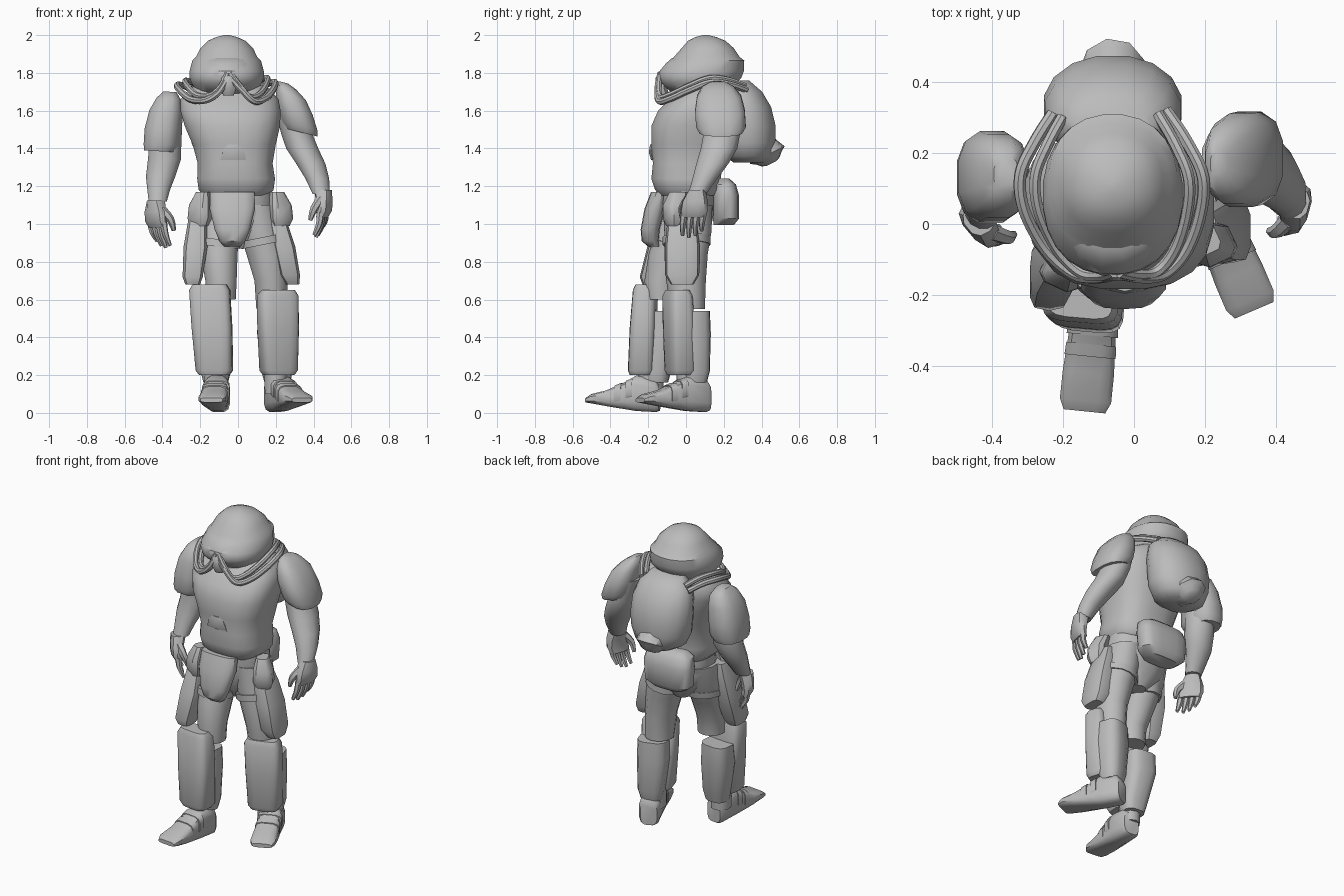
import bpy, bmesh, math
from mathutils import Vector, Matrix

grey = bpy.data.materials.new("plain_grey")
grey.diffuse_color = (0.5, 0.5, 0.5, 1)


def finish(name, bm, angle=42):
    bmesh.ops.recalc_face_normals(bm, faces=bm.faces)
    me = bpy.data.meshes.new(name)
    bm.to_mesh(me)
    bm.free()
    me.materials.append(grey)
    me.shade_smooth()
    me.set_sharp_from_angle(angle=math.radians(angle))
    ob = bpy.data.objects.new(name, me)
    bpy.context.collection.objects.link(ob)
    return ob


def skin(name, loops, angle=42):
    """Joins closed loops of points into a capped skin."""
    bm = bmesh.new()
    rows = [[bm.verts.new(p) for p in lp] for lp in loops]
    n = len(rows[0])
    for a, b in zip(rows, rows[1:]):
        for i in range(n):
            j = (i + 1) % n
            bm.faces.new((a[i], a[j], b[j], b[i]))
    bm.faces.new(rows[0])
    bm.faces.new(rows[-1])
    return finish(name, bm, angle)


def outline(rx, ry, sides, power):
    pts = []
    for i in range(sides):
        t = 2 * math.pi * (i + 0.5) / sides
        c, s = math.cos(t), math.sin(t)
        pts.append((math.copysign(abs(c) ** (2 / power), c) * rx,
                    math.copysign(abs(s) ** (2 / power), s) * ry))
    return pts


def loft(name, rings, sides=16, power=2.0, yaw=0, tilt=0, matrix=None, angle=42):
    """Rings are (x, y, z, half width, half depth); tilt leans each ring sideways."""
    r = math.radians(yaw)
    loops = []
    for x, y, z, rx, ry in rings:
        lp = []
        for u, v in outline(rx, ry, sides, power):
            p = Vector((x + u * math.cos(r) - v * math.sin(r),
                        y + u * math.sin(r) + v * math.cos(r), z + tilt * u))
            lp.append(matrix @ p if matrix else p)
        loops.append(lp)
    return skin(name, loops, angle)


def sweep(name, pts, radii, sides=8, steps=5):
    """Round tube along a smooth path."""
    P = [Vector(p) for p in pts]
    path, rad = [], []
    for i in range(len(P) - 1):
        a, b, c, d = P[max(i - 1, 0)], P[i], P[i + 1], P[min(i + 2, len(P) - 1)]
        for k in range(steps):
            t = k / steps
            path.append(0.5 * (2 * b + (c - a) * t + (2 * a - 5 * b + 4 * c - d) * t * t
                               + (3 * b - a - 3 * c + d) * t ** 3))
            rad.append(radii[i] * (1 - t) + radii[i + 1] * t)
    path.append(P[-1])
    rad.append(radii[-1])
    loops, side = [], None
    for i, p in enumerate(path):
        tan = (path[min(i + 1, len(path) - 1)] - path[max(i - 1, 0)]).normalized()
        if side is None:
            side = tan.orthogonal()
        side = (side - tan * side.dot(tan)).normalized()
        other = tan.cross(side)
        loops.append([p + side * u + other * v
                      for u, v in outline(rad[i], rad[i], sides, 2)])
    return skin(name, loops)


# --- helmet, brow, snout ---
loft("helmet", [(-.06, .09, 1.69, .15, .16), (-.06, .065, 1.745, .188, .2),
                (-.06, .075, 1.775, .198, .22), (-.06, .083, 1.81, .198, .225),
                (-.06, .115, 1.865, .183, .195), (-.06, .11, 1.885, .163, .175),
                (-.06, .115, 1.93, .141, .14), (-.06, .11, 1.97, .1, .1),
                (-.06, .105, 1.99, .055, .055), (-.06, .105, 2.0, .015, .015)], 24, 2.2)
loft("brow", [(-.06, .03, 1.79, .165, .178), (-.06, .035, 1.81, .172, .178),
              (-.06, .055, 1.85, .165, .165), (-.06, .07, 1.88, .135, .145)], 16)
loft("snout", [(-.05, -.115, 1.68, .03, .03), (-.05, -.13, 1.72, .045, .033),
               (-.05, -.13, 1.775, .04, .033), (-.05, -.11, 1.81, .02, .02)], 8)

# --- torso armour and belly plate ---
loft("torso", [(-.01, .01, 1.15, .17, .15), (-.01, .01, 1.18, .2, .175),
               (-.01, .0, 1.24, .208, .185), (-.015, .01, 1.32, .2, .187),
               (-.02, .02, 1.42, .222, .205), (-.03, .03, 1.52, .255, .215),
               (-.04, .055, 1.6, .268, .205), (-.045, .085, 1.66, .262, .172),
               (-.045, .105, 1.715, .215, .145), (-.05, .11, 1.75, .15, .12)], 20, 2.6)
loft("belly_plate", [(-.025, -.16, 1.34, .075, .025), (-.025, -.165, 1.38, .065, .032),
                     (-.025, -.165, 1.42, .04, .025)], 6, 3)

# --- breathing hoses, two on each side ---
left = [(-.055, -.14, 1.775), (-.1, -.15, 1.70), (-.17, -.14, 1.655), (-.25, -.07, 1.66),
        (-.31, .04, 1.71), (-.32, .14, 1.735), (-.28, .23, 1.73), (-.23, .31, 1.70)]
right = [(-.04, -.14, 1.775), (.02, -.15, 1.71), (.085, -.14, 1.65), (.145, -.08, 1.665),
         (.185, .02, 1.71), (.195, .13, 1.75), (.15, .23, 1.74), (.09, .32, 1.71)]
for side, pts in (("left", left), ("right", right)):
    sweep(side + "_outer_hose", pts, [.018] * 8)
    sweep(side + "_inner_hose", [(-.055 + (x + .055) * .84, y * .97, z + .022)
                                 for x, y, z in pts], [.017] * 8)

# --- backpack with downward nozzle, rear pouch ---
loft("backpack", [(-.06, .34, 1.325, .1, .09), (-.06, .335, 1.36, .16, .13),
                  (-.06, .33, 1.43, .19, .145), (-.06, .33, 1.52, .198, .147),
                  (-.06, .315, 1.62, .195, .138), (-.06, .29, 1.7, .17, .115),
                  (-.06, .265, 1.76, .11, .07)], 16, 2.1)
nozzle = Matrix.Translation((-.06, .43, 1.365)) @ Matrix.Rotation(math.radians(-153), 4, 'X')
loft("nozzle", [(0, 0, -.1, .085, .06), (0, 0, -.03, .095, .09), (0, 0, 0, .095, .105),
                (0, 0, .02, .075, .075), (0, 0, .04, .055, .055), (0, 0, .05, .03, .03)],
     9, matrix=nozzle)
loft("rear_pouch", [(-.03, .2, .995, .11, .055), (-.03, .212, 1.03, .155, .07),
                    (-.03, .212, 1.15, .165, .07), (-.03, .2, 1.21, .15, .065),
                    (-.03, .19, 1.24, .1, .04)], 16, 3.2)

# --- pelvis and front flap ---
loft("pelvis", [(0, .01, .87, .05, .07), (0, .01, .96, .15, .12), (0, .01, 1.06, .195, .14),
                (0, .01, 1.2, .18, .14)], 16, 2.4)
loft("front_flap", [(-.03, -.17, .88, .045, .03), (-.03, -.19, .91, .07, .045),
                    (-.03, -.19, .97, .095, .05), (-.03, -.165, 1.08, .122, .055),
                    (-.03, -.14, 1.17, .12, .045)], 14, 2.8)

# --- shoulder caps, arms, hands ---
loft("left_shoulder_cap", [(-.415, .13, 1.385, .085, .115), (-.405, .13, 1.42, .097, .13),
                           (-.40, .135, 1.5, .097, .13), (-.383, .135, 1.6, .088, .12),
                           (-.368, .14, 1.665, .065, .095), (-.36, .14, 1.70, .035, .05)],
     12, 2.6, tilt=-.05)
loft("right_shoulder_cap", [(.335, .185, 1.485, .088, .115), (.325, .185, 1.52, .098, .135),
                            (.302, .18, 1.6, .096, .135), (.28, .175, 1.675, .082, .12),
                            (.255, .17, 1.725, .055, .085), (.24, .17, 1.75, .025, .04)],
     12, 2.6, tilt=-.25)
loft("left_arm", [(-.36, .13, 1.6, .07, .09), (-.385, .13, 1.42, .088, .09),
                  (-.39, .125, 1.34, .09, .085), (-.41, .095, 1.25, .08, .075),
                  (-.42, .06, 1.18, .062, .058), (-.425, .03, 1.12, .05, .045)], 12)
loft("right_arm", [(.26, .19, 1.62, .07, .09), (.31, .19, 1.48, .085, .1),
                   (.34, .175, 1.4, .088, .1), (.385, .14, 1.32, .08, .088),
                   (.42, .1, 1.24, .065, .068), (.44, .06, 1.16, .047, .05)], 12)


def hand(side, x, y, z, s, yaw):
    """Palm with four curled fingers and a thumb; s points towards the outside."""
    M = Matrix.Translation((x, y, z)) @ Matrix.Rotation(math.radians(yaw), 4, 'Z')
    loft(side + "_palm", [(0, 0, .02, .045, .045), (s * .01, -.01, -.04, .04, .07),
                          (s * .012, -.015, -.09, .035, .075), (0, -.02, -.125, .026, .068)],
         10, 2.5, matrix=M)
    for k in range(4):
        fy, ln = .035 - .035 * k, (.075, .1, .11, .1)[k]
        pts = [(s * .005, fy, -.1), (0, fy - .01, -.12 - ln * .4),
               (-s * .025, fy - .018, -.12 - ln)]
        sweep(f"{side}_finger_{k + 1}", [M @ Vector(p) for p in pts], [.02, .017, .01], 6, 3)
    thumb = [(0, -.05, -.03), (-s * .025, -.09, -.08), (-s * .045, -.095, -.14)]
    sweep(side + "_thumb", [M @ Vector(p) for p in thumb], [.026, .021, .011], 6, 3)


hand("left", -.435, .015, 1.105, -1, 40)
hand("right", .45, .06, 1.16, 1, -15)

# --- thighs, straps ---
loft("left_thigh", [(-.09, -.13, .6, .08, .08), (-.09, -.13, .7, .085, .09),
                    (-.1, -.085, .84, .1, .113), (-.105, -.04, .96, .115, .125),
                    (-.11, .0, 1.1, .1, .13)], 14)
loft("right_thigh", [(.18, .01, .55, .085, .09), (.175, .0, .7, .09, .105),
                     (.15, .0, .84, .108, .115), (.12, .01, .96, .115, .125),
                     (.1, .01, 1.1, .1, .13)], 14)
loft("left_strap", [(-.105, -.067, .88, .117, .127), (-.105, -.06, .92, .119, .129)],
     14, tilt=-.1)
loft("right_strap", [(.135, .003, .89, .12, .128), (.13, .003, .93, .12, .128)], 14, tilt=.2)

# --- thigh holsters and hip pouches ---
loft("left_holster", [(-.24, -.17, .68, .04, .06), (-.24, -.165, .72, .055, .08),
                      (-.225, -.12, .88, .065, .085), (-.215, -.09, 1.02, .05, .075),
                      (-.21, -.07, 1.1, .03, .05)], 10, 3.5)
loft("right_holster", [(.29, -.02, .68, .035, .06), (.275, -.02, .73, .055, .09),
                       (.245, -.02, .88, .06, .092), (.215, -.02, 1.0, .05, .08),
                       (.2, -.02, 1.08, .03, .06)], 10, 3.5)
for side, x, y in (("left", -.2, -.13), ("right", .225, -.06)):
    loft(side + "_hip_pouch", [(x, y, .99, .045, .04), (x, y, 1.03, .062, .055),
                               (x * .98, y, 1.1, .058, .055), (x * .9, y + .02, 1.17, .035, .045)],
         8, 3.5, yaw=-25 if x < 0 else 25)


def lower_leg(side, top, bottom, yaw, h, dx):
    """Boxy shin guard, calf guard behind it and ankle."""
    (x1, y1), (x0, y0) = top, bottom
    r = math.radians(yaw)
    bx, by = -math.sin(r), math.cos(r)
    loft(side + "_shin_guard", [(x0, y0, .2, .08, .06), (x0, y0, .225, .098, .07),
                                ((x0 + x1) / 2, (y0 + y1) / 2, .45, .107, .07),
                                (x1, y1, h - .03, .108, .063), (x1, y1, h, .09, .05)],
         16, 4, yaw)
    loft(side + "_calf_guard",
         [(x0 + bx * .08 + dx, y0 + by * .08, .16, .065, .06),
          (x0 + bx * .085 + dx, y0 + by * .085, .22, .08, .07),
          (x1 + bx * .09 + dx, y1 + by * .09, .42, .095, .085),
          (x1 + bx * .095 + dx, y1 + by * .095, .54, .09, .075)], 12, 3, yaw)
    loft(side + "_ankle", [(x0 + bx * .05, y0 + by * .05, .1, .06, .065),
                           (x0 + bx * .05, y0 + by * .05, .24, .065, .07)], 10)


lower_leg("left", (-.15, -.215), (-.125, -.235), -5, .68, 0)
lower_leg("right", (.21, -.045), (.215, -.03), 18, .65, .018)


def boot(side, heel, toe):
    heel, toe = Vector((*heel, 0)), Vector((*toe, 0))
    f = (toe - heel).normalized()
    w = Vector((-f.y, f.x, 0))
    M = Matrix(((w.x, 0, f.x, heel.x), (w.y, 0, f.y, heel.y), (0, 1, 0, 0), (0, 0, 0, 1)))
    # distance, sole height, top height, half width
    prof = [(0, .01, .15, .05), (.02, .003, .18, .062), (.12, .008, .2, .064),
            (.18, .018, .165, .068), (.28, .035, .12, .074), (.36, .05, .1, .074),
            (.39, .055, .08, .06)]
    loft(side + "_boot", [(0, (a + b) / 2, d, hw, (b - a) / 2) for d, a, b, hw in prof],
         12, 3.5, matrix=M)
    for k, (d, z) in enumerate(((.14, .17), (.2, .145))):
        loft(f"{side}_boot_strap_{k + 1}", [(0, z - .045, d, .072, .06),
                                            (0, z - .055, d + .035, .074, .056)],
             12, 3.5, matrix=M)


boot("left", (-.1, -.14), (-.14, -.53))
boot("right", (.185, .115), (.335, -.235))
